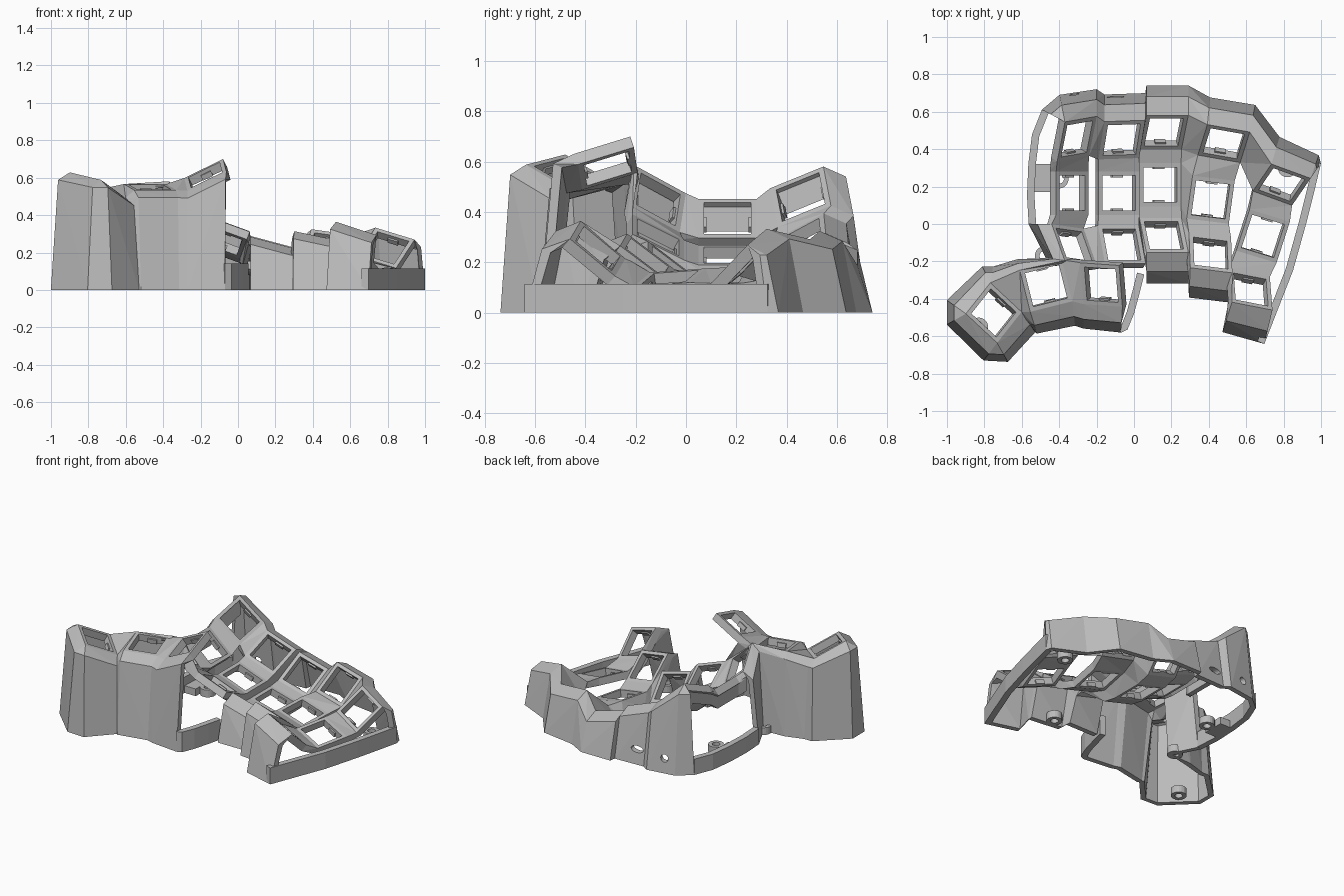
import bpy, bmesh, math
from mathutils import Vector, Matrix, Euler

if "Cube" in bpy.data.objects:
    bpy.data.objects.remove(bpy.data.objects["Cube"])

grey = bpy.data.materials.new("printed_grey")
grey.use_nodes = True
GREY = (0.5, 0.5, 0.5, 1)
grey.diffuse_color = GREY
grey.node_tree.nodes["Principled BSDF"].inputs["Base Color"].default_value = GREY

HOLE, HALF, THICK, WALL = 0.093, 0.116, 0.05, 0.035
parts = {}


def hull(part, points):
    """Add the convex hull of the points to a named part."""
    bm = parts.setdefault(part, bmesh.new())
    tmp = bmesh.new()
    for p in points:
        tmp.verts.new(p)
    bmesh.ops.remove_doubles(tmp, verts=tmp.verts, dist=0.0005)
    res = bmesh.ops.convex_hull(tmp, input=tmp.verts)
    junk = set(res["geom_interior"] + res["geom_unused"])
    bmesh.ops.delete(tmp, geom=[g for g in junk if isinstance(g, bmesh.types.BMVert)], context="VERTS")
    bmesh.ops.dissolve_limit(tmp, angle_limit=0.01, verts=tmp.verts, edges=tmp.edges)
    bmesh.ops.recalc_face_normals(tmp, faces=tmp.faces)
    mesh = bpy.data.meshes.new("tmp")
    tmp.to_mesh(mesh)
    tmp.free()
    bm.from_mesh(mesh)
    bpy.data.meshes.remove(mesh)


def key(x, y, z, roll, pitch, yaw):
    r = [Matrix.Rotation(math.radians(a), 4, n) for a, n in ((yaw, "Z"), (roll, "Y"), (pitch, "X"))]
    return Matrix.Translation((x, y, z)) @ r[0] @ r[1] @ r[2]


def box(part, m, x0, x1, y0, y1, z0, z1):
    hull(part, [m @ Vector((x, y, z)) for x in (x0, x1) for y in (y0, y1) for z in (z0, z1)])


def post(c):
    """Top and bottom points of a key corner (key, x sign, y sign)."""
    m, sx, sy = c
    return [m @ Vector((sx * HALF, sy * HALF, z)) for z in (0, -THICK)]


def web(*corners):
    for i in range(len(corners) - 2):
        hull("webs", [p for c in corners[i:i + 3] for p in post(c)])


def frame(part, m):
    for s in (-1, 1):
        a, b = sorted((s * HOLE, s * HALF))
        box(part, m, a, b, -HALF, HALF, -THICK, 0)
        box(part, m, -HALF, HALF, a, b, -THICK, 0)
        a, b = sorted((s * (HOLE - 0.01), s * HOLE))
        box(part, m, -0.03, 0.03, a, b, -THICK, -0.02)


def wall_rings(c, d):
    d = Vector((d[0], d[1], 0))
    n = d.normalized() * WALL
    top = post(c)
    mid = top[0] + d * 0.09 - Vector((0, 0, 0.04))
    foot = top[0] + d * 0.145
    foot.z = 0
    return top, [mid, mid - n - Vector((0, 0, 0.015))], [foot, foot - n]


def wall(part, path, special={}):
    """Skirt that leaves the key edges, bends outwards and drops to the ground."""
    rings = [wall_rings(*p) for p in path]
    for i, (a, b) in enumerate(zip(rings, rings[1:])):
        hull(part, a[0] + a[1] + b[0] + b[1])
        hull(special.get(i, part), a[1] + a[2] + b[1] + b[2])


def rim(part, pts, height, width=0.04):
    """Low band along a ground path; its inside lies left of the path."""
    pts = [Vector((x, y, 0)) for x, y in pts]
    sides = []
    for i, p in enumerate(pts):
        t = (pts[min(i + 1, len(pts) - 1)] - pts[max(i - 1, 0)]).normalized()
        sides.append((p, p + Vector((-t.y, t.x, 0)) * width))
    up = Vector((0, 0, height))
    for a, b in zip(sides, sides[1:]):
        hull(part, [q + k for q in a + b for k in (up * 0, up)])


def ring(part, x, y, r_out, r_in, h, n=20):
    """Screw boss with a through hole."""
    bm = parts.setdefault(part, bmesh.new())
    loops = []
    for r, z in ((r_out, 0), (r_out, h), (r_in, h), (r_in, 0)):
        loops.append([bm.verts.new((x + r * math.cos(i * math.tau / n), y + r * math.sin(i * math.tau / n), z))
                      for i in range(n)])
    for a, b in zip(loops, loops[1:] + loops[:1]):
        for i in range(n):
            j = (i + 1) % n
            bm.faces.new((a[i], a[j], b[j], b[i]))


# Finger keys: each column runs back, middle, front
K = [[key(*v) for v in col] for col in (
    ((-.305, .455, .46, 42, 30, 10), (-.33, .165, .375, 42, 0, 0), (-.32, -.11, .45, 42, -38, -8)),
    ((-.065, .45, .30, 20, 30, 2), (-.08, .165, .23, 20, 0, 0), (-.065, -.11, .30, 20, -28, 0)),
    ((.16, .49, .19, 15, 38, 0), (.14, .21, .11, 15, 0, 0), (.16, -.06, .185, 15, -38, 0)),
    ((.48, .43, .23, 8, 43, -10), (.41, .13, .135, 12, 4, -7), (.41, -.155, .22, 12, -38, -7)),
    ((.79, .21, .225, 16, 43, -20), (.69, -.065, .14, 14, 4, -17), (.625, -.35, .255, 18, -42, -11)))]
# Thumb keys, outer to inner
T1, T2, T3 = (key(-.75, -.475, .56, 10, -25, -43), key(-.47, -.33, .55, 0, 8, 14),
              key(-.175, -.325, .615, -26, 19, -4))

for col in K:
    for m in col:
        frame("finger_key_frames", m)
for m in (T1, T2, T3):
    frame("thumb_key_frames", m)

# Webs inside columns, then between columns
for col in K:
    for a, b in zip(col, col[1:]):
        web((a, -1, -1), (b, -1, 1), (a, 1, -1), (b, 1, 1))
open_gaps = {(0, 1), (3, 1)}
for c in range(4):
    for r in range(3):
        a, b = K[c][r], K[c + 1][r]
        if (c, r) not in open_gaps:
            web((a, 1, 1), (b, -1, 1), (a, 1, -1), (b, -1, -1))
        if r < 2 and (c, r) not in open_gaps and (c, r + 1) not in open_gaps:
            web((a, 1, -1), (b, -1, -1), (K[c][r + 1], 1, 1), (K[c + 1][r + 1], -1, 1))

# Webs around the thumb cluster
F0, F1 = K[0][2], K[1][2]
web((T1, -1, 1), (T2, -1, 1), (T1, 1, 1), (T2, -1, -1))
web((T2, 1, 1), (T3, -1, 1), (T2, 1, -1), (T3, -1, -1))
web((T2, -1, 1), (F0, -1, -1), (T2, 1, 1), (F0, 1, -1), (T3, -1, 1), (F1, -1, -1))

# Hanging band along the open left edge of the first column
band = []
for r, sy in ((0, 1), (0, -1), (1, 1), (1, -1), (2, 1)):
    p = post((K[0][r], -1, sy))[0]
    band.append([p] + [p + Vector((dx, 0, dz)) for dx, dz in ((-.025, -.03), (-.025, -.13), (.01, -.13))])
for a, b in zip(band, band[1:]):
    hull("left_band", a + b)

# Back skirt, with the two port panels kept as separate pieces
B = [col[0] for col in K]
back = [((B[0], -1, 1), (-.85, .45)), ((B[0], -1, 1), (-.2, 1)), ((B[0], 1, 1), (0, 1)),
        ((B[1], -1, 1), (0, 1)), ((B[1], 1, 1), (0, 1)), ((B[2], -1, 1), (0, 1.1)), ((B[2], 1, 1), (0, 1.1)),
        ((B[3], -1, 1), (.1, 1)), ((B[3], 1, 1), (.2, 1)), ((B[4], -1, 1), (.3, 1)),
        ((B[4], 1, 1), (.3, .85)), ((B[4], 1, 1), (.38, .55))]
wall("back_wall", back, {1: "jack_panel", 3: "port_panel"})

# Front skirt below the three right-hand columns
F = [col[2] for col in K]
pinky_end = ((F[4], 1, -1), (-.3, -1.25))
wall("front_wall", [((F[2], -1, -1), (0, -1.15)), ((F[2], 1, -1), (0, -1.15)), ((F[3], -1, -1), (-.05, -1.1)),
                    ((F[3], 1, -1), (-.05, -1.1)), ((F[4], -1, -1), (-.35, -1.1)), pinky_end])

# Thumb skirt, running round to the left of the first column
thumb_end = ((T3, 1, -1), (-.05, -.95))
wall("thumb_wall", [thumb_end, ((T3, -1, -1), (0, -.9)), ((T2, 1, -1), (.1, -.9)),
                    ((T2, -1, -1), (.25, -.8)), ((T1, 1, 1), (.5, -.75)), ((T1, 1, -1), (.4, -.7)),
                    ((T1, 1, -1), (-.5, -.65)), ((T1, -1, -1), (-.7, -.4)), ((T1, -1, -1), (-.7, .5)),
                    ((T1, -1, 1), (-.3, .6)), ((T1, -1, 1), (.1, .6)), ((T2, -1, 1), (-.1, .4)),
                    ((F0, -1, -1), (-.7, .1)), ((F0, -1, 1), (-.85, 0))])


def foot(c, d):
    return wall_rings(c, d)[2][0].xy[:]


# Low rims that close the open sides at ground level
rim("right_rim", [foot(*pinky_end), (.76, -.48), (.85, -.25), (.92, .0), (.97, .2), foot(*back[-1])], .115)
rim("left_rim", [foot(*back[0]), (-.545, .48), (-.565, .32), (-.572, .15), foot((F0, -1, 1), (-.85, 0))], .11)
rim("middle_rim", [foot(*thumb_end), (-.035, -.565), (.0, -.48), (.03, -.37), (.055, -.27)], .14)

# Screw bosses and the tab that carries one of them
for x, y in ((-.4, .24), (-.48, -.17), (-.83, -.55), (.38, -.33), (.82, .3)):
    ring("screw_bosses", x, y, .05, .025, .05)
box("boss_tab", Matrix(), -.55, -.445, .17, .32, 0, .05)

objects = {}
for name, bm in parts.items():
    mesh = bpy.data.meshes.new(name)
    bmesh.ops.recalc_face_normals(bm, faces=bm.faces)
    bm.to_mesh(mesh)
    bm.free()
    mesh.materials.append(grey)
    objects[name] = bpy.data.objects.new(name, mesh)
    bpy.context.collection.objects.link(objects[name])


def cut(name, shift, scale):
    """Drill a rounded opening through a panel."""
    panel = objects[name]
    low = [v.co for v in panel.data.vertices if v.co.z < 0.001]
    at = sum(low, Vector()) / len(low) + Vector((shift, 0, .1))
    far = max(((a - b) for a in low for b in low), key=lambda e: e.length)
    bpy.ops.mesh.primitive_cylinder_add(vertices=20, radius=1, depth=.3, location=at,
                                        rotation=Euler((math.pi / 2, 0, math.atan2(far.y, far.x))))
    tool = bpy.context.object
    tool.name, tool.hide_render = name + "_cutter", True
    tool.scale = (scale[0], scale[1], 1)
    mod = panel.modifiers.new("opening", "BOOLEAN")
    mod.operation, mod.solver, mod.object = "DIFFERENCE", "EXACT", tool
    bpy.context.view_layer.update()
    panel.data = bpy.data.meshes.new_from_object(panel.evaluated_get(bpy.context.evaluated_depsgraph_get()))
    panel.modifiers.clear()
    bpy.data.objects.remove(tool)


cut("jack_panel", -.02, (.026, .026))
cut("port_panel", -.05, (.045, .022))
